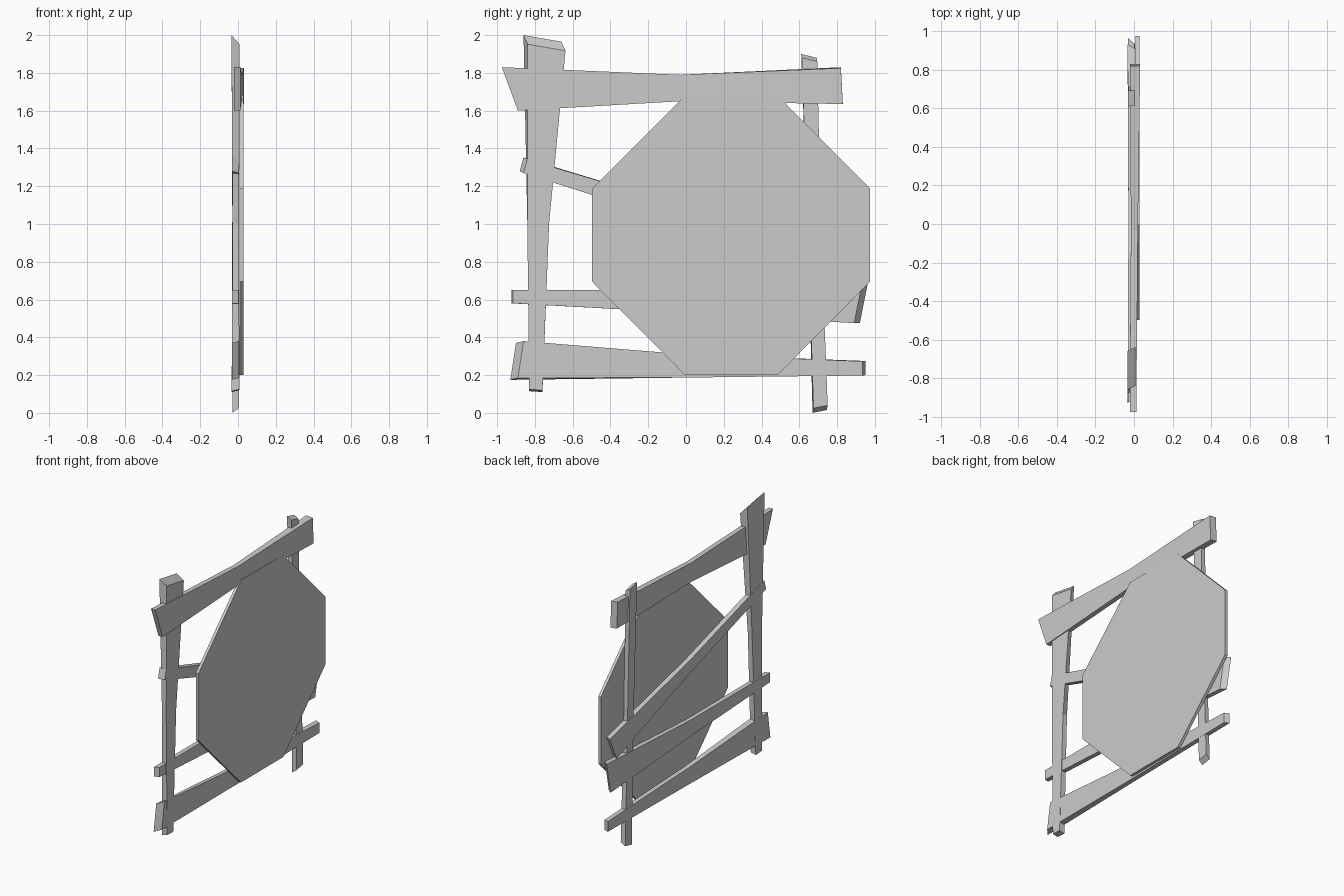
import bpy


def loft(name, stations, start=(0, 0), end=(0, 0)):
    """Four-sided plank through stations (edge_a, edge_b, x_back, x_front).
    Edges are (y, z); start/end shift the front corners of each sawn end."""
    verts, faces = [], []
    last = len(stations) - 1
    for i, (a, b, xb, xf) in enumerate(stations):
        dy, dz = start if i == 0 else end if i == last else (0, 0)
        verts += [(xb, *a), (xb, *b),
                  (xf, b[0] + dy, b[1] + dz), (xf, a[0] + dy, a[1] + dz)]
    for i in range(last):
        for j in range(4):
            k = (j + 1) % 4
            faces.append((4 * i + j, 4 * i + k, 4 * i + 4 + k, 4 * i + 4 + j))
    faces += [(3, 2, 1, 0), tuple(4 * last + j for j in range(4))]
    return add(name, verts, faces)


def add(name, verts, faces):
    import bmesh
    mesh = bpy.data.meshes.new(name)
    mesh.from_pydata(verts, [], faces)
    bm = bmesh.new()
    bm.from_mesh(mesh)
    bmesh.ops.recalc_face_normals(bm, faces=bm.faces)
    bm.to_mesh(mesh)
    bm.free()
    ob = bpy.data.objects.new(name, mesh)
    bpy.context.collection.objects.link(ob)
    return ob


# Octagonal board on the front
outline = [(-0.005, 0.2), (0.485, 0.2), (0.975, 0.695), (0.975, 1.187),
           (0.485, 1.68), (-0.005, 1.68), (-0.497, 1.187), (-0.497, 0.695)]
n = len(outline)
add("octagon_board",
    [(x, y, z) for x in (0.007, 0.028) for y, z in outline],
    [tuple(range(n)), tuple(range(n, 2 * n))] +
    [(i, (i + 1) % n, n + (i + 1) % n, n + i) for i in range(n)])

# Upright posts, bottom to top
loft("left_post", [
    ((-0.83, 0.115), (-0.76, 0.11), -0.034, 0.007),
    ((-0.84, 1.0), (-0.725, 1.0), -0.028, 0.006),
    ((-0.86, 2.0), (-0.66, 1.965), -0.035, 0.008)], (0, 0.01), (0.022, -0.048))
loft("right_post", [
    ((0.67, 0.0), (0.745, 0.015), -0.03, 0.004),
    ((0.645, 0.95), (0.715, 0.95), -0.027, 0.004),
    ((0.61, 1.9), (0.692, 1.88), -0.03, 0.004)], (0.005, 0.025), (0.003, -0.02))

# Cross planks, from y minus to y plus
loft("top_beam", [
    ((-0.975, 1.83), (-0.89, 1.6), -0.022, 0.012),
    ((-0.03, 1.79), (-0.03, 1.65), -0.016, 0.02),
    ((0.82, 1.83), (0.83, 1.64), -0.02, 0.032)], (0, 0), (0.0, -0.005))
loft("bottom_beam", [
    ((-0.9, 0.37), (-0.93, 0.175), -0.033, 0.005),
    ((0.0, 0.31), (0.0, 0.187), -0.029, 0.005),
    ((0.95, 0.275), (0.95, 0.2), -0.031, 0.005)], (0.04, 0.01), (-0.015, -0.002))
loft("lower_rail", [
    ((-0.925, 0.65), (-0.925, 0.58), -0.032, 0.003),
    ((0.0, 0.65), (0.0, 0.53), -0.028, 0.003),
    ((0.965, 0.7), (0.92, 0.475), -0.032, 0.003)], (0.01, 0), (-0.03, 0))
loft("diagonal_brace", [
    ((-0.86, 1.352), (-0.88, 1.28), -0.033, 0.0065),
    ((0.0, 1.09), (0.0, 0.995), -0.029, 0.0065),
    ((0.93, 0.87), (0.85, 0.7), -0.033, 0.0065)], (0.02, -0.01), (-0.02, 0))
